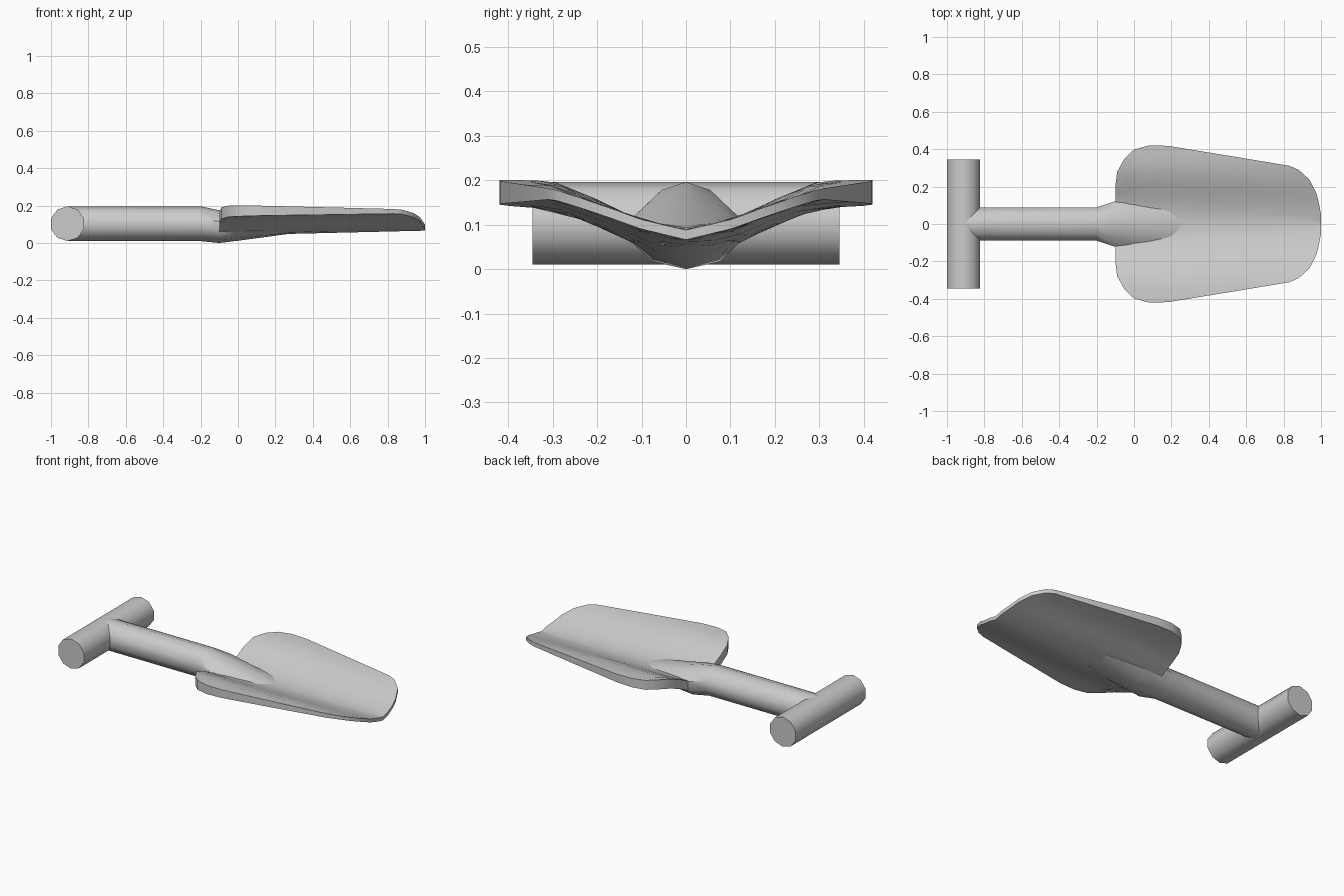
import bpy, bmesh, math

if "Cube" in bpy.data.objects:
    bpy.data.objects.remove(bpy.data.objects["Cube"])


def lerp_table(table, v):
    # piecewise linear lookup in [(v, value), ...]
    for (a, fa), (b, fb) in zip(table, table[1:]):
        if v <= b:
            return fa + (fb - fa) * max(0, (v - a) / (b - a))
    return table[-1][1]


def loft(name, rings, smooth=40):
    # skin closed rings of equal length and cap both ends
    bm = bmesh.new()
    loops = [[bm.verts.new(p) for p in ring] for ring in rings]
    n = len(loops[0])
    for a, b in zip(loops, loops[1:]):
        for i in range(n):
            j = (i + 1) % n
            bm.faces.new((a[i], a[j], b[j], b[i]))
    bm.faces.new(loops[0])
    bm.faces.new(loops[-1])
    bmesh.ops.recalc_face_normals(bm, faces=bm.faces)
    mesh = bpy.data.meshes.new(name)
    bm.to_mesh(mesh)
    bm.free()
    obj = bpy.data.objects.new(name, mesh)
    bpy.context.collection.objects.link(obj)
    bpy.ops.object.select_all(action='DESELECT')
    obj.select_set(True)
    bpy.context.view_layer.objects.active = obj
    bpy.ops.object.shade_smooth_by_angle(angle=math.radians(smooth))
    return obj


SIDES = 10
ANGLES = [math.pi / 2 + i * 2 * math.pi / SIDES for i in range(SIDES)]
R, ZC = 0.093, 0.103

# cross grip
loft("grip", [[(-0.9115 + R * math.cos(a), y, ZC + R * math.sin(a)) for a in ANGLES]
              for y in (-0.345, 0.345)])

# shaft flaring into the socket: x, half width, bottom, top
STATIONS = [(-0.91, R, 0.01, 0.196), (-0.2, R, 0.01, 0.196),
            (-0.1, 0.128, 0.0, 0.175), (0.0, 0.125, 0.012, 0.152),
            (0.15, 0.115, 0.032, 0.122), (0.28, 0.1, 0.05, 0.092)]


def shaft_ring(x, w, lo, hi):
    mid, half = (lo + hi) / 2, (hi - lo) / 2
    return [(x, w * math.cos(a), mid + half * math.sin(a)) for a in ANGLES]


loft("shaft", [shaft_ring(*s) for s in STATIONS])

# dished blade: outline half widths and cross-sections at back and front
OUTLINE = [(-0.1, 0.2), (-0.09, 0.28), (-0.05, 0.35), (0.0, 0.398), (0.08, 0.42),
           (0.18, 0.418), (0.5, 0.366), (0.83, 0.311), (0.88, 0.29), (0.94, 0.235),
           (0.975, 0.165), (0.99, 0.105), (1.0, 0.05)]
LOW_BACK = [(0, 0.042), (0.1, 0.049), (0.2, 0.098), (0.3, 0.137), (0.43, 0.144)]
LOW_FRONT = [(0, 0.066), (0.1, 0.09), (0.2, 0.127), (0.3, 0.16), (0.43, 0.165)]
TOP_BACK = [(0, 0.099), (0.1, 0.108), (0.2, 0.157), (0.3, 0.198), (0.43, 0.202)]
TOP_FRONT = [(0, 0.088), (0.1, 0.111), (0.2, 0.148), (0.3, 0.178), (0.43, 0.182)]
COLS = [i / 6 for i in range(-6, 7)]


def height(back, front, x, y):
    s = min(max(x, 0), 1)
    return lerp_table(back, abs(y)) * (1 - s) + lerp_table(front, abs(y)) * s


rings = []
for x, w in OUTLINE:
    upper = [(x, u * w, height(TOP_BACK, TOP_FRONT, x, u * w)) for u in COLS]
    lower = [(x, u * w, height(LOW_BACK, LOW_FRONT, x, u * w)) for u in reversed(COLS)]
    rings.append(upper + lower)
loft("blade", rings, 35)
